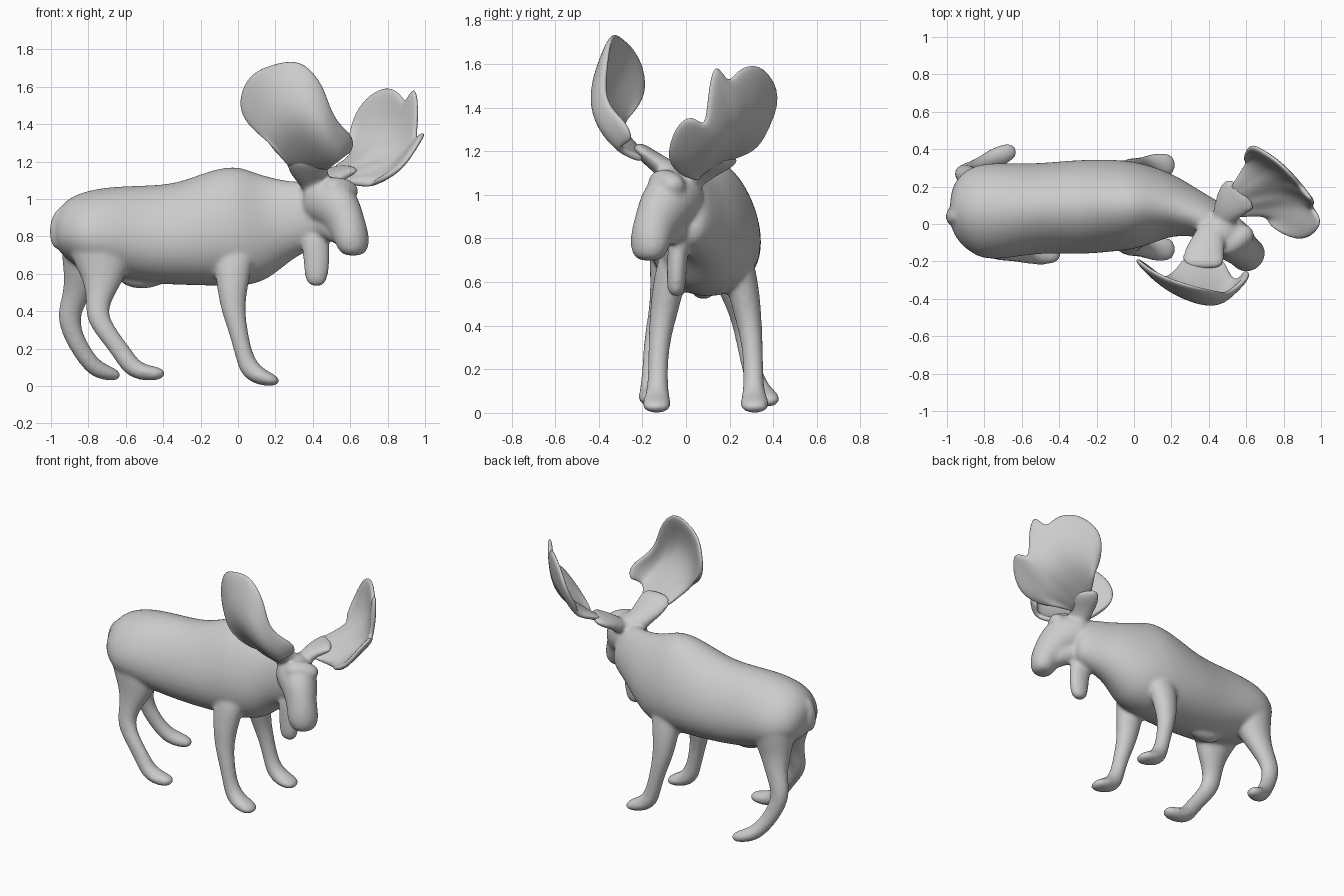
import bpy, bmesh
from math import sin, cos, pi
from mathutils import Vector

N = 16


def loft(bm, secs, side=(0, 1, 0), egg=0.0):
    """Closed tube through sections (x, y, z, half width along side, half depth)."""
    pts = [Vector(s[:3]) for s in secs]
    rings = []
    for i, s in enumerate(secs):
        t = (pts[min(i + 1, len(pts) - 1)] - pts[max(i - 1, 0)]).normalized()
        a = Vector(side)
        a = (a - t * a.dot(t)).normalized()
        b = t.cross(a)
        ring = []
        for k in range(N):
            c, d = cos(2 * pi * k / N), sin(2 * pi * k / N)
            ring.append(bm.verts.new(pts[i] + 1.03 * (a * s[3] * c * (1 - egg * d) + b * s[4] * d)))
        rings.append(ring)
    for r, q in zip(rings, rings[1:]):
        for k in range(N):
            bm.faces.new((r[k], r[(k + 1) % N], q[(k + 1) % N], q[k]))
    bm.faces.new(rings[0][::-1])
    bm.faces.new(rings[-1])


def finish(name, bm):
    bmesh.ops.recalc_face_normals(bm, faces=bm.faces)
    me = bpy.data.meshes.new(name)
    bm.to_mesh(me)
    bm.free()
    me.shade_smooth()
    ob = bpy.data.objects.new(name, me)
    bpy.context.collection.objects.link(ob)
    return ob


def palm(name, root_a, root_b, rim, bulge, rows=6):
    """Cupped antler blade from a root line to an irregular rim; notches fade inwards."""
    bm = bmesh.new()
    ra, rb, bulge = Vector(root_a), Vector(root_b), Vector(bulge)
    rim = [Vector(p) for p in rim]
    n = len(rim) - 1
    grid = []
    for i, p in enumerate(rim):
        u = i / n
        root = ra.lerp(rb, u)
        w = min(2, i, n - i)
        near = rim[i - w:i + w + 1]
        soft = sum(near, Vector()) / len(near)
        col = []
        for j in range(rows + 1):
            v = j / rows
            end = soft.lerp(p, v ** 3)
            col.append(bm.verts.new(root.lerp(end, v * 1.02)
                                    + bulge * sin(pi * v) * (0.5 + 0.5 * sin(pi * u))))
        grid.append(col)
    for c, d in zip(grid, grid[1:]):
        for j in range(rows):
            bm.faces.new((c[j], d[j], d[j + 1], c[j + 1]))
    ob = finish(name, bm)
    m = ob.modifiers.new("thick", 'SOLIDIFY')
    m.thickness, m.offset = 0.032, 0
    m = ob.modifiers.new("round", 'SUBSURF')
    m.levels = m.render_levels = 2
    return ob


body = bmesh.new()

# torso and neck
loft(body, [(-.985, .05, .82, .06, .06), (-.955, .05, .82, .15, .115), (-.9, .06, .83, .21, .17),
            (-.82, .067, .83, .25, .21), (-.7, .07, .83, .252, .235), (-.5, .085, .81, .232, .26),
            (-.3, .09, .81, .25, .27), (-.1, .1, .845, .24, .312), (0, .1, .855, .23, .32),
            (.1, .1, .855, .2, .3), (.2, .09, .885, .16, .24), (.3, .06, .9, .125, .195),
            (.4, .025, .92, .105, .175), (.47, -.02, .94, .09, .15)], egg=0.18)

# short tail
loft(body, [(-.93, .04, .95, .03, .03), (-.97, .04, .89, .04, .03), (-.985, .04, .82, .045, .028),
            (-.96, .04, .73, .035, .03)])

# head, turned to one side and hanging down
loft(body, [(.38, .02, 1.0, .10, .12), (.46, -.04, 1.0, .12, .14), (.54, -.095, .955, .115, .135),
            (.58, -.14, .87, .09, .105), (.61, -.165, .79, .098, .09), (.62, -.17, .73, .085, .075),
            (.62, -.17, .695, .05, .045)], side=(.7, .7, 0))

# jaw and brow
loft(body, [(.42, -.01, .88, .07, .08), (.49, -.06, .86, .07, .08), (.56, -.12, .82, .07, .07),
            (.6, -.15, .77, .06, .05)], side=(.7, .7, 0))
loft(body, [(.46, -.15, 1.05, .05, .05), (.53, -.1, 1.06, .065, .065), (.6, -.05, 1.04, .055, .06),
            (.635, -.035, 1.03, .03, .03)], side=(0, 0, 1))

# throat flap and belly bump
loft(body, [(.41, -.03, .84, .05, .075), (.42, -.04, .7, .045, .072), (.42, -.045, .6, .045, .065),
            (.415, -.045, .53, .035, .045)])
loft(body, [(-.64, .08, .61, .06, .05), (-.53, .08, .56, .06, .055), (-.38, .08, .575, .04, .03)])

# front legs, mirrored about the body's centre line
front = [(-.02, -.05, .78, .06, .12), (-.03, -.08, .58, .075, .09), (-.03, -.11, .42, .058, .065),
         (0, -.125, .3, .047, .05), (.03, -.13, .17, .045, .045), (.06, -.13, .09, .05, .057),
         (.12, -.135, .045, .067, .048), (.225, -.135, .02, .062, .024)]
loft(body, front)
loft(body, [(x, .18 - y, z, w, h) for x, y, z, w, h in front])

# hind legs
loft(body, [(-.76, -.02, .86, .14, .17), (-.73, -.06, .7, .11, .16), (-.72, -.08, .6, .085, .125),
            (-.74, -.11, .48, .057, .067), (-.76, -.14, .37, .047, .062), (-.69, -.155, .27, .042, .05),
            (-.615, -.16, .17, .042, .05), (-.57, -.16, .1, .052, .053), (-.5, -.16, .067, .06, .045),
            (-.385, -.16, .065, .048, .03)])
loft(body, [(-.79, .18, .86, .14, .16), (-.81, .2, .7, .11, .135), (-.835, .215, .6, .08, .1),
            (-.865, .25, .48, .057, .067), (-.915, .27, .37, .047, .063), (-.87, .29, .24, .042, .05),
            (-.805, .32, .14, .044, .048), (-.75, .35, .08, .057, .048), (-.625, .405, .05, .048, .03)])

# antler stems
loft(body, [(.43, 0, 1.04, .07, .06), (.4, -.08, 1.11, .085, .05), (.37, -.16, 1.165, .11, .04),
            (.37, -.24, 1.23, .115, .03)], side=(1, 0, 0))
loft(body, [(.46, 0, 1.04, .05, .05), (.5, .08, 1.11, .08, .04), (.54, .14, 1.14, .11, .035),
            (.59, .18, 1.17, .11, .022)], side=(.7, -.7, 0))

# merge all overlapping parts into one skin
skin = finish("body", body)
m = skin.modifiers.new("round", 'SUBSURF')
m.levels = m.render_levels = 2
m = skin.modifiers.new("merge", 'REMESH')
m.mode, m.voxel_size, m.use_smooth_shade = 'VOXEL', 0.012, True
m = skin.modifiers.new("soften", 'SMOOTH')
m.factor, m.iterations = 0.5, 8

# antler blades
palm("left_antler", (.265, -.19, 1.18), (.48, -.2, 1.16),
     [(.11, -.25, 1.36), (.01, -.18, 1.45), (.02, -.19, 1.58), (.08, -.24, 1.67), (.18, -.29, 1.71),
      (.31, -.33, 1.74), (.4, -.35, 1.68), (.46, -.36, 1.58), (.49, -.37, 1.47), (.54, -.34, 1.39),
      (.62, -.27, 1.33), (.6, -.24, 1.25)],
     (0, -.15, 0))
palm("right_antler", (.52, .2, 1.17), (.55, .04, 1.09),
     [(.58, .34, 1.28), (.61, .43, 1.43), (.68, .39, 1.54), (.78, .32, 1.60), (.86, .23, 1.57),
      (.89, .19, 1.49), (.94, .13, 1.63), (.96, .10, 1.45), (.93, .09, 1.29), (1.0, .03, 1.37),
      (.97, -.05, 1.32), (.87, -.10, 1.15), (.72, -.01, 1.09)],
     (.08, .07, -.05))
